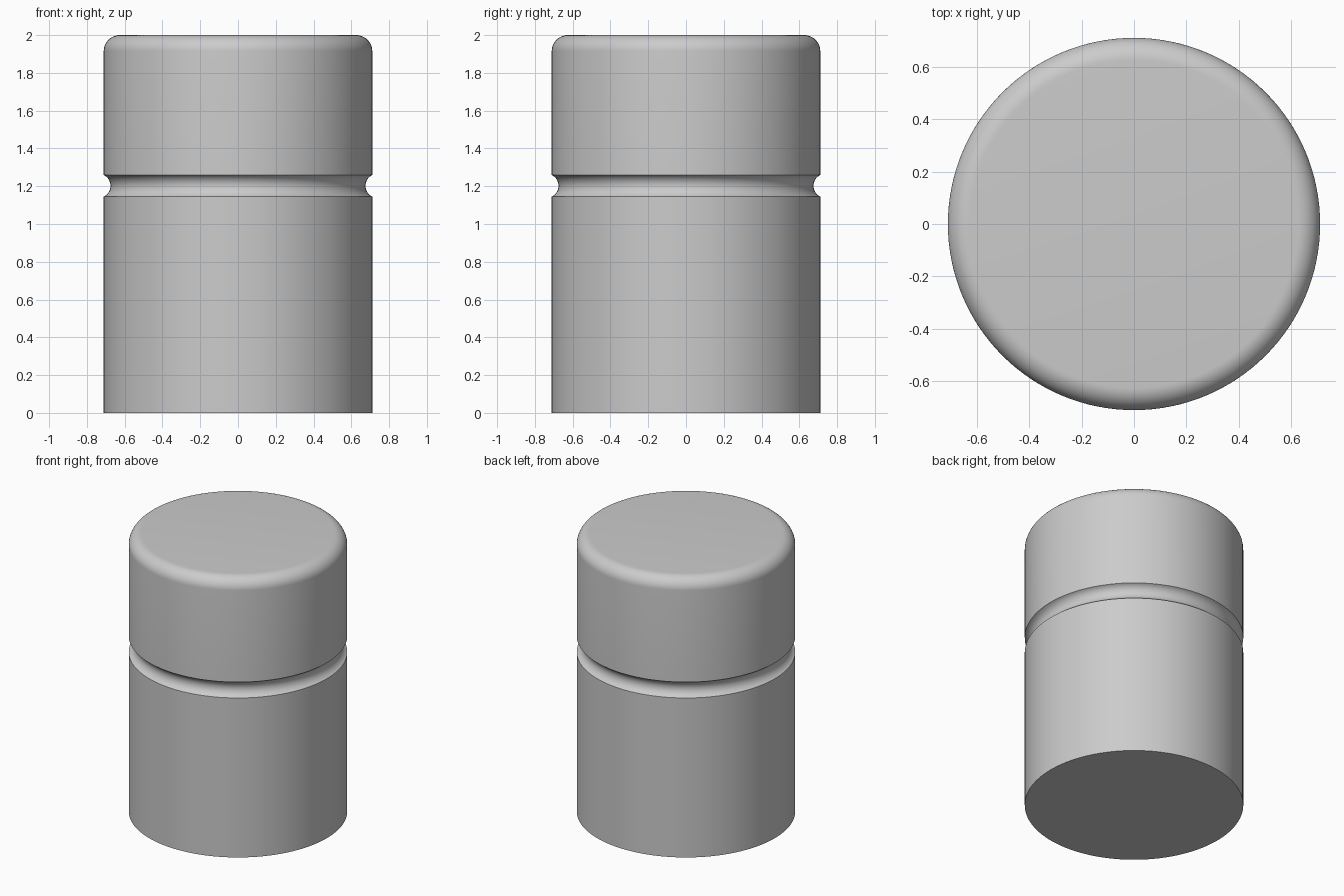
import bpy, bmesh
from math import sin, cos, pi, radians, sqrt, atan2

if "Cube" in bpy.data.objects:
    bpy.data.objects.remove(bpy.data.objects["Cube"])

R, H = 0.711, 2.0          # body radius and height
FILLET = 0.085             # rounded top edge
GZ, GHALF, GDEPTH = 1.202, 0.057, 0.036   # groove centre, half width, depth
SEGMENTS = 128


def arc(cr, cz, rad, a0, a1, n):
    """Points (r, z) along a circular arc."""
    return [(cr + rad * cos(a0 + (a1 - a0) * i / n),
             cz + rad * sin(a0 + (a1 - a0) * i / n)) for i in range(n + 1)]


# Groove is a circular cut centred just outside the wall
grad = (GHALF ** 2 + GDEPTH ** 2) / (2 * GDEPTH)
gcr = R - GDEPTH + grad
half = atan2(GHALF, gcr - R)

# Half profile from bottom edge to top edge
profile = [(R, 0.0)]
profile += arc(gcr, GZ, grad, pi + half, pi - half, 16)
profile += arc(R - FILLET, H - FILLET, FILLET, 0, pi / 2, 12)

# Lathe the profile into a closed body
bm = bmesh.new()
rings = [[bm.verts.new((r * cos(2 * pi * s / SEGMENTS), r * sin(2 * pi * s / SEGMENTS), z))
          for s in range(SEGMENTS)] for r, z in profile]
for low, high in zip(rings, rings[1:]):
    for s in range(SEGMENTS):
        t = (s + 1) % SEGMENTS
        bm.faces.new((low[s], low[t], high[t], high[s]))
bm.faces.new(rings[0][::-1])
bm.faces.new(rings[-1])

mesh = bpy.data.meshes.new("grooved_cylinder")
bm.to_mesh(mesh)
bm.free()
body = bpy.data.objects.new("grooved_cylinder", mesh)
bpy.context.collection.objects.link(body)

# Smooth wall with crisp groove lips and bottom rim
bpy.context.view_layer.objects.active = body
body.select_set(True)
bpy.ops.object.shade_smooth_by_angle(angle=radians(30))
